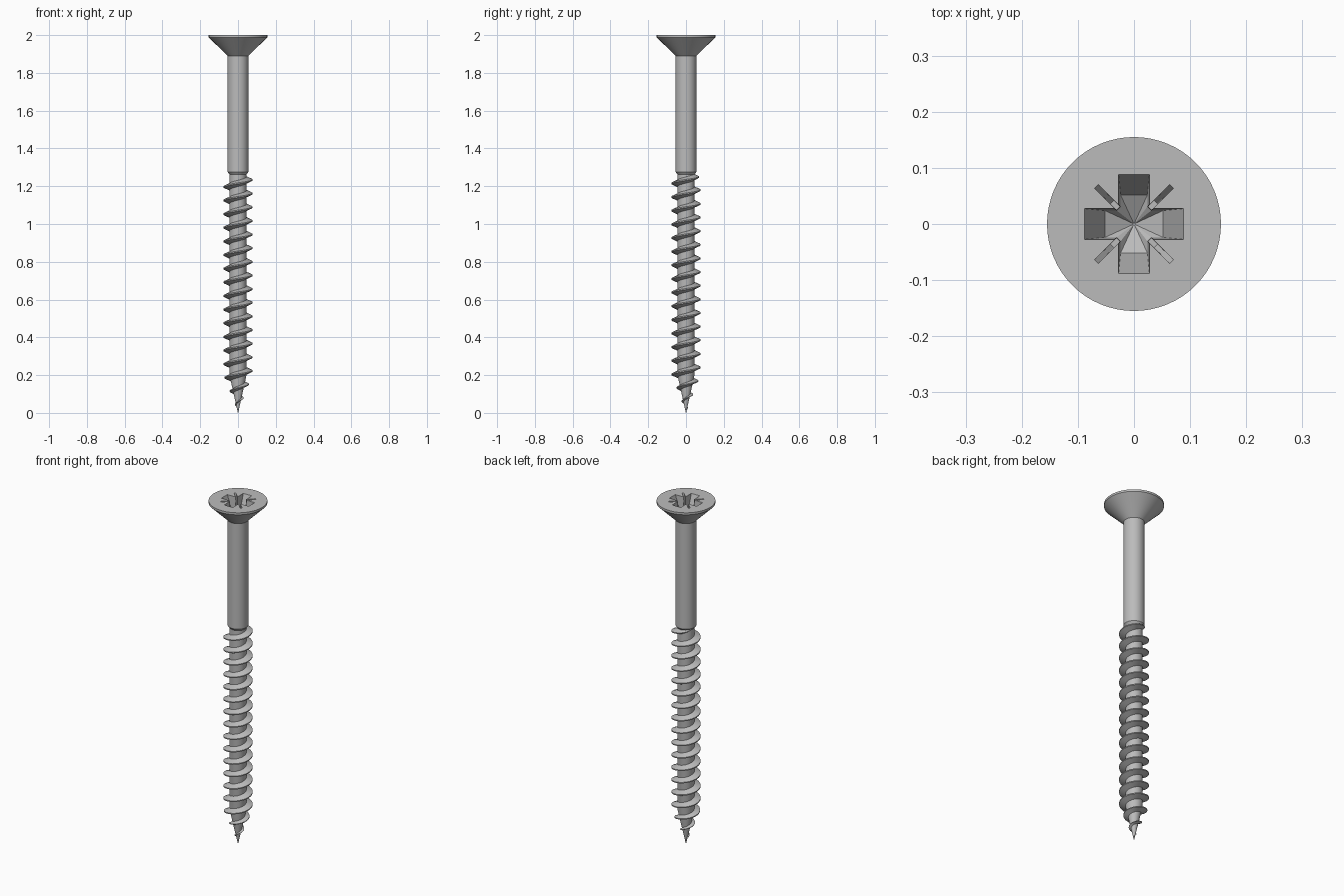
import bpy, bmesh, math
from mathutils import Vector

cube = bpy.data.objects.get("Cube")
if cube:
    bpy.data.objects.remove(cube, do_unlink=True)

steel = bpy.data.materials.new("grey_steel")
steel.use_nodes = True
GREY = (0.5, 0.5, 0.5, 1)
steel.diffuse_color = GREY
steel.node_tree.nodes["Principled BSDF"].inputs["Base Color"].default_value = GREY


def skin(name, stacks):
    """Join each stack of closed rings into a capped solid."""
    bm = bmesh.new()
    for rings in stacks:
        loops = [[bm.verts.new(p) for p in ring] for ring in rings]
        for a, b in zip(loops, loops[1:]):
            n = len(a)
            for i in range(n):
                j = (i + 1) % n
                if len(b) == 1:
                    bm.faces.new((a[i], a[j], b[0]))
                else:
                    bm.faces.new((a[i], a[j], b[j], b[i]))
        for end in (loops[0], loops[-1]):
            if len(end) > 2:
                bm.faces.new(end)
    bmesh.ops.recalc_face_normals(bm, faces=bm.faces)
    mesh = bpy.data.meshes.new(name)
    bm.to_mesh(mesh)
    bm.free()
    mesh.materials.append(steel)
    obj = bpy.data.objects.new(name, mesh)
    bpy.context.collection.objects.link(obj)
    return obj


def polar(r, angle, z):
    return Vector((r * math.cos(angle), r * math.sin(angle), z))


def cross_ring(length, width, inner, z):
    """Four-armed outline with chamfered inner corners."""
    quarter = [(length, -width), (length, width), (inner, width), (width, inner)]
    ring = []
    for k in range(4):
        for x, y in quarter:
            ring.append(polar(math.hypot(x, y), math.atan2(y, x) + k * math.pi / 2, z))
    return ring


def slit_ring(outer, width, k, z):
    """Narrow diagonal rectangle reaching out from the recess."""
    a = math.pi / 4 + k * math.pi / 2
    along, side = polar(1, a, 0), polar(1, a + math.pi / 2, 0)
    corners = [(0.02, -width), (outer, -width), (outer, width), (0.02, width)]
    return [along * u + side * v + Vector((0, 0, z)) for u, v in corners]


# Body: point, core, shank and countersunk head
SIDES = 64
profile = [(0.0008, 0), (0.045, 0.2), (0.045, 1.262), (0.055, 1.275),
           (0.055, 1.89), (0.155, 1.988), (0.155, 2.0)]
body = skin("screw_body", [[[polar(r, math.tau * i / SIDES, z) for i in range(SIDES)]
                            for r, z in profile]])

# Drive recess: tapered cross with a pointed floor, then diagonal slits
recess = skin("recess_cutter", [[cross_ring(0.089, 0.0275, 0.035, 2.002),
                                 cross_ring(0.052, 0.024, 0.031, 1.905),
                                 [Vector((0, 0, 1.875))]]])
slits = skin("slit_cutter", [[slit_ring(0.096, 0.005, k, 2.002),
                              slit_ring(0.055, 0.004, k, 1.915)] for k in range(4)])
for cutter in (recess, slits):
    cutter.hide_render = True
    cut = body.modifiers.new("cut", "BOOLEAN")
    cut.operation = "DIFFERENCE"
    cut.solver = "EXACT"
    cut.object = cutter
    bpy.context.view_layer.objects.active = body
    bpy.ops.object.modifier_apply(modifier=cut.name)
    bpy.data.objects.remove(cutter, do_unlink=True)

# Thread: wedge section swept up a right-handed helix, fading at both ends
PITCH, STEPS = 0.0722, 40
Z0, Z1 = 0.012, 1.268
count = int((Z1 - Z0) / PITCH * STEPS)
rings = []
for i in range(count + 1):
    z = Z0 + i * PITCH / STEPS
    angle = math.pi + math.tau * (z - 1.197) / PITCH
    core = min(0.045, 0.225 * z)
    fade = min(1, (Z1 - z) / 0.025 + 0.02)
    crest = core + (min(0.077, 0.385 * z) - core) * fade
    size = min(1, z / 0.2) * (0.3 + 0.7 * fade)
    root, tip = 0.018 * size, 0.003 * size
    rings.append([polar(core * 0.93, angle, z - root), polar(crest, angle, z - tip),
                  polar(crest, angle, z + tip), polar(core * 0.93, angle, z + root)])
thread = skin("thread", [rings])

# Smooth round surfaces, crisp edges
bpy.ops.object.select_all(action="DESELECT")
for obj in (body, thread):
    obj.select_set(True)
bpy.context.view_layer.objects.active = body
bpy.ops.object.shade_smooth_by_angle(angle=math.radians(30))
